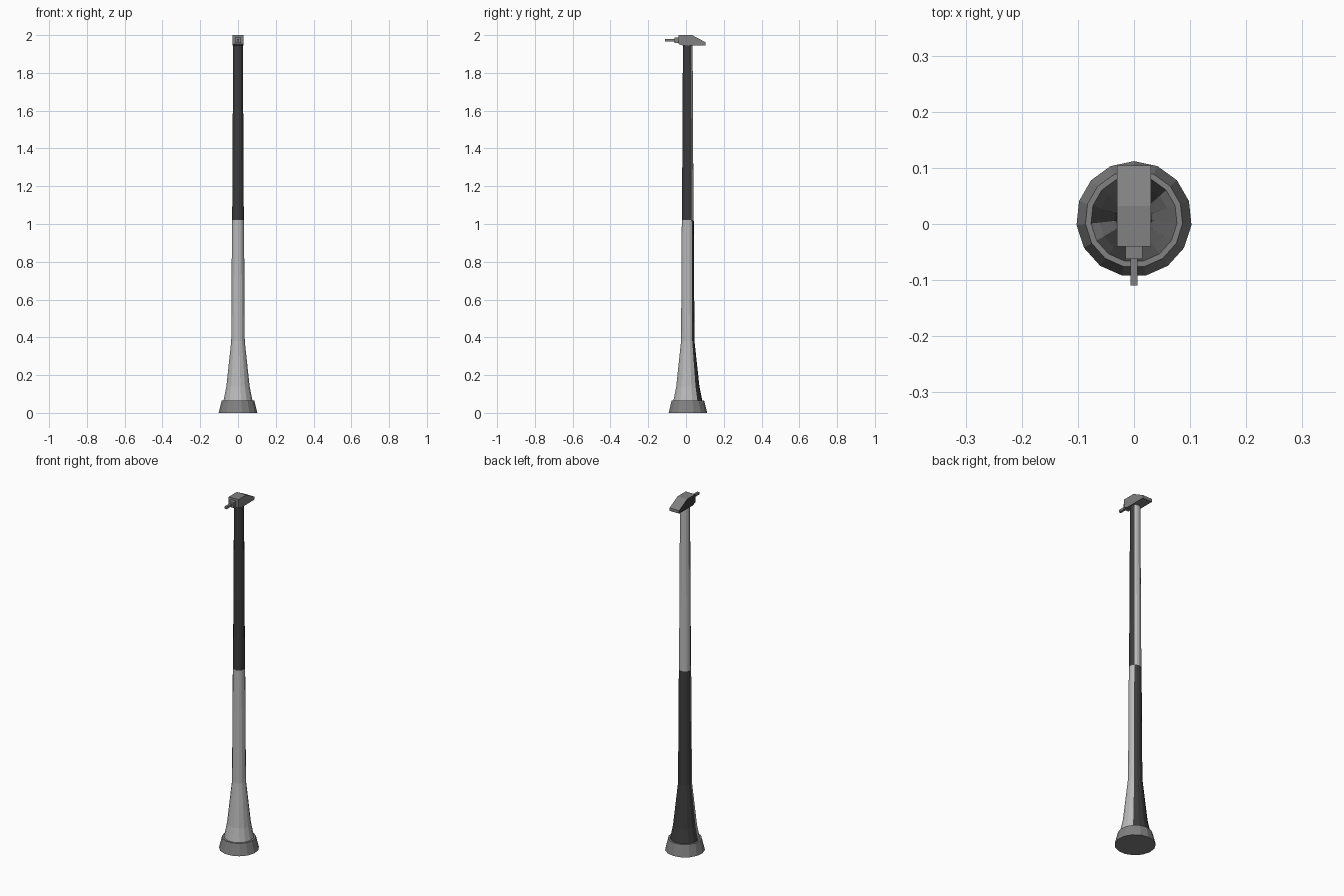
import bpy, bmesh, math

if "Cube" in bpy.data.objects:
    bpy.data.objects.remove(bpy.data.objects["Cube"])

CY = 0.009      # post axis sits slightly behind centre
SIDES = 15


def material(name, value):
    m = bpy.data.materials.new(name)
    m.diffuse_color = (value, value, value, 1)
    m.use_nodes = True
    m.node_tree.nodes["Principled BSDF"].inputs["Base Color"].default_value = m.diffuse_color
    return m


light_grey = material("light_grey", 0.5)
dark_grey = material("dark_grey", 0.045)
mid_grey = material("mid_grey", 0.22)


def finish(name, bm, mats):
    bmesh.ops.recalc_face_normals(bm, faces=bm.faces)
    me = bpy.data.meshes.new(name)
    bm.to_mesh(me)
    bm.free()
    for m in mats:
        me.materials.append(m)
    ob = bpy.data.objects.new(name, me)
    bpy.context.collection.objects.link(ob)
    return ob


def turned(name, profile, mats):
    """Faceted solid from (radius, z) rings."""
    bm = bmesh.new()
    rings = []
    for r, z in profile:
        angles = [2 * math.pi * i / SIDES for i in range(SIDES)]
        rings.append([bm.verts.new((r * math.sin(a), CY + r * math.cos(a), z))
                      for a in angles])
    for lo, hi in zip(rings, rings[1:]):
        for i in range(SIDES):
            j = (i + 1) % SIDES
            bm.faces.new((lo[i], lo[j], hi[j], hi[i]))
    bm.faces.new(rings[0])
    bm.faces.new(rings[-1])
    ob = finish(name, bm, mats)
    # Two-tone paint: front and right sides first colour, the rest second
    if len(mats) > 1:
        for p in ob.data.polygons:
            n = p.normal
            front = n.y < n.x if n.x > 0 else n.y < -0.15
            p.material_index = 0 if front else 1
    return ob


def side_extrusion(name, outline, half_width, mats):
    """Outline in (y, z) extruded symmetrically across x."""
    bm = bmesh.new()
    left = [bm.verts.new((-half_width, y, z)) for y, z in outline]
    face = bm.faces.new(left)
    ext = bmesh.ops.extrude_face_region(bm, geom=[face])
    moved = [v for v in ext["geom"] if isinstance(v, bmesh.types.BMVert)]
    bmesh.ops.translate(bm, verts=moved, vec=(2 * half_width, 0, 0))
    # close the starting end if the extrusion consumed it
    if not any(all(v in f.verts for v in left) for f in bm.faces):
        bm.faces.new(left)
    return finish(name, bm, mats)


def block(name, y0, y1, z0, z1, half_width, mat):
    return side_extrusion(name, [(y0, z0), (y1, z0), (y1, z1), (y0, z1)],
                          half_width, [mat])


# Foot and post, the two-tone paint swaps sides halfway up
turned("base", [(0.103, 0), (0.087, 0.065)], [mid_grey])
turned("lower_pole", [(0.077, 0.065), (0.062, 0.14), (0.036, 0.38),
                      (0.032, 1.02)], [light_grey, dark_grey])
turned("upper_pole", [(0.031, 1.02), (0.026, 1.946)], [dark_grey, light_grey])

# Head with sloping rear and a dark left side
head = side_extrusion("head", [(-0.04, 1.953), (-0.018, 1.945),
                               (0.104, 1.945), (0.104, 1.962),
                               (0.032, 2.0), (-0.04, 2.0)],
                      0.03, [mid_grey, dark_grey])
for p in head.data.polygons:
    p.material_index = 1 if p.normal.x < -0.9 else 0

# Short arm at the front
block("arm_socket", -0.062, -0.04, 1.957, 1.988, 0.015, mid_grey)
block("arm_rod", -0.11, -0.062, 1.966, 1.979, 0.0065, mid_grey)
